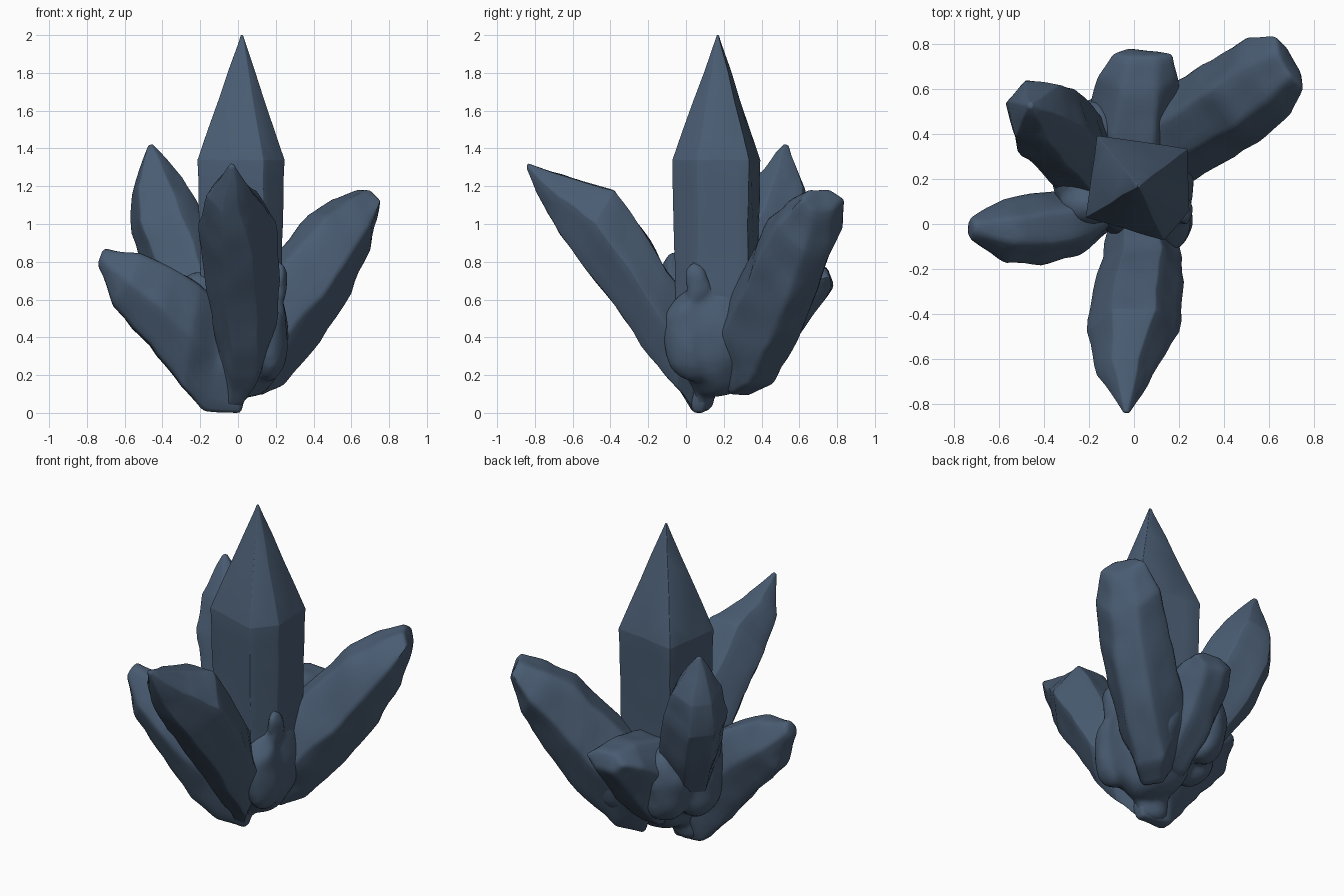
import bpy, bmesh
from mathutils import Vector, Matrix, noise

cube = bpy.data.objects.get("Cube")
if cube:
    bpy.data.objects.remove(cube, do_unlink=True)

stone = bpy.data.materials.new("slate_blue")
stone.use_nodes = True
colour = (0.068, 0.108, 0.17, 1)
stone.diffuse_color = colour
stone.node_tree.nodes["Principled BSDF"].inputs["Base Color"].default_value = colour
stone.node_tree.nodes["Principled BSDF"].inputs["Roughness"].default_value = 0.7


def finish(name, bm, lump):
    """Roughen the faces a little, keep them above the ground and make the object."""
    bmesh.ops.recalc_face_normals(bm, faces=bm.faces)
    for v in bm.verts:
        v.co += noise.noise_vector(v.co * 7) * lump
        v.co.z = max(v.co.z, 0)
    mesh = bpy.data.meshes.new(name)
    bm.to_mesh(mesh)
    bm.free()
    mesh.materials.append(stone)
    obj = bpy.data.objects.new(name, mesh)
    bpy.context.collection.objects.link(obj)
    bpy.ops.object.select_all(action='DESELECT')
    obj.select_set(True)
    bpy.context.view_layer.objects.active = obj
    bpy.ops.object.shade_smooth_by_angle(angle=0.9)
    return obj


def loft(name, rings, soft=0.02, lump=0.012):
    """Skin a list of equal rings, cap both ends and soften the edges."""
    bm = bmesh.new()
    rows = [[bm.verts.new(p) for p in ring] for ring in rings]
    for a, b in zip(rows, rows[1:]):
        for i in range(len(a)):
            j = (i + 1) % len(a)
            bm.faces.new((a[i], a[j], b[j], b[i]))
    bm.faces.new(rows[0])
    bm.faces.new(rows[-1])
    bmesh.ops.recalc_face_normals(bm, faces=bm.faces)
    sharp = [e for e in bm.edges if e.calc_face_angle(0) > 0.3]
    bmesh.ops.bevel(bm, geom=sharp, offset=soft, segments=2, profile=0.5,
                    affect='EDGES', clamp_overlap=True)
    bmesh.ops.subdivide_edges(bm, edges=[e for e in bm.edges if e.calc_length() > 0.06],
                              cuts=3, use_grid_fill=True)
    bmesh.ops.triangulate(bm, faces=[f for f in bm.faces if len(f.verts) > 4])
    finish(name, bm, lump)


# Six-sided cross-section: across, and from underside to top
SECTION = [(-.4, 0), (.4, 0), (1, .5), (.45, 1), (-.45, 1), (-1, .5)]


def leaning_crystal(name, direction, stations):
    """Stations: underside reach and height, top reach and height, side shift, half width."""
    out = Vector((*direction, 0)).normalized()
    side = Vector((-out.y, out.x, 0))
    rings = []
    for rl, zl, ru, zu, shift, half in stations:
        low = out * rl + Vector((0, 0, zl))
        high = out * ru + Vector((0, 0, zu))
        rings.append([low.lerp(high, v) + side * (shift + u * half) for u, v in SECTION])
    loft(name, rings)


# Upright main crystal with a pointed top
corners = [(-.215, .03), (-.165, .395), (.24, .335), (.245, .06), (.135, -.075)]
axis = Vector((.02, .17))
rings = []
for z, scale in [(.2, .6), (.55, .93), (.9, .95), (1.34, 1), (1.96, .08), (2.0, .025)]:
    rings.append([(*axis.lerp(Vector(c), scale), z) for c in corners])
loft("main_crystal", rings, 0.025, 0.006)

# Crystals leaning outwards
leaning_crystal("front_crystal", (0, -1), [
    (-.03, .04, -.1, .3, -.02, .08), (.05, .13, 0, .6, .03, .15),
    (.19, .29, .1, .75, .04, .18), (.37, .56, .22, .96, .015, .205),
    (.58, .83, .38, 1.18, -.005, .21), (.74, 1.06, .6, 1.24, -.04, .13),
    (.84, 1.29, .835, 1.315, -.035, .015)])
leaning_crystal("right_crystal", (-1, 0), [
    (-.01, 0, -.1, .35, -.07, .08), (.18, .01, .05, .55, -.07, .11),
    (.3, .14, .2, .68, -.01, .16), (.47, .36, .36, .77, .02, .165),
    (.66, .56, .52, .84, .03, .145), (.74, .78, .715, .865, .02, .05)])
leaning_crystal("back_left_crystal", (.86, .5), [
    (.22, .09, .05, .5, .2, .15), (.38, .15, .3, .72, .235, .21),
    (.6, .37, .46, .88, .245, .215), (.79, .63, .62, 1.04, .25, .215),
    (.92, .86, .78, 1.13, .265, .205), (.98, 1.08, .94, 1.18, .275, .14)])
leaning_crystal("back_right_crystal", (-.74, .67), [
    (.1, .15, -.05, .4, -.03, .1), (.42, .4, .2, .65, -.06, .17),
    (.66, .7, .32, .9, -.08, .19), (.775, .95, .42, 1.09, -.085, .19),
    (.785, 1.15, .53, 1.25, -.085, .15), (.715, 1.42, .69, 1.43, -.08, .015)])
leaning_crystal("back_stub_crystal", (0, 1), [
    (.1, .1, 0, .5, -.03, .12), (.37, .19, .2, .7, 0, .2),
    (.58, .39, .4, .76, 0, .215), (.72, .58, .6, .79, -.02, .18),
    (.78, .67, .75, .77, -.04, .14)])

# Rock that fuses the crystals: rounded lumps merged into one skin
lumps = [
    ((.02, .17, .42), (.25, .26, .34)),
    ((-.06, .09, .12), (.1, .08, .12)),
    ((-.22, .22, .48), (.16, .16, .24)),
    ((-.2, .08, .62), (.12, .1, .12)),
    ((.17, .42, .48), (.14, .16, .26)),
    ((-.16, .42, .5), (.14, .14, .24)),
    ((.22, .06, .69), (.045, .07, .11)),
    ((.16, .02, .42), (.1, .14, .24)),
]
bm = bmesh.new()
for centre, size in lumps:
    place = Matrix.Translation(centre) @ Matrix.Diagonal((*size, 1))
    bmesh.ops.create_icosphere(bm, subdivisions=4, radius=1, matrix=place)
rock = finish("rock_base", bm, 0.025)
merge = rock.modifiers.new("merge", 'REMESH')
merge.mode = 'VOXEL'
merge.voxel_size = 0.02
merge.use_smooth_shade = True
relax = rock.modifiers.new("relax", 'SMOOTH')
relax.iterations = 6
